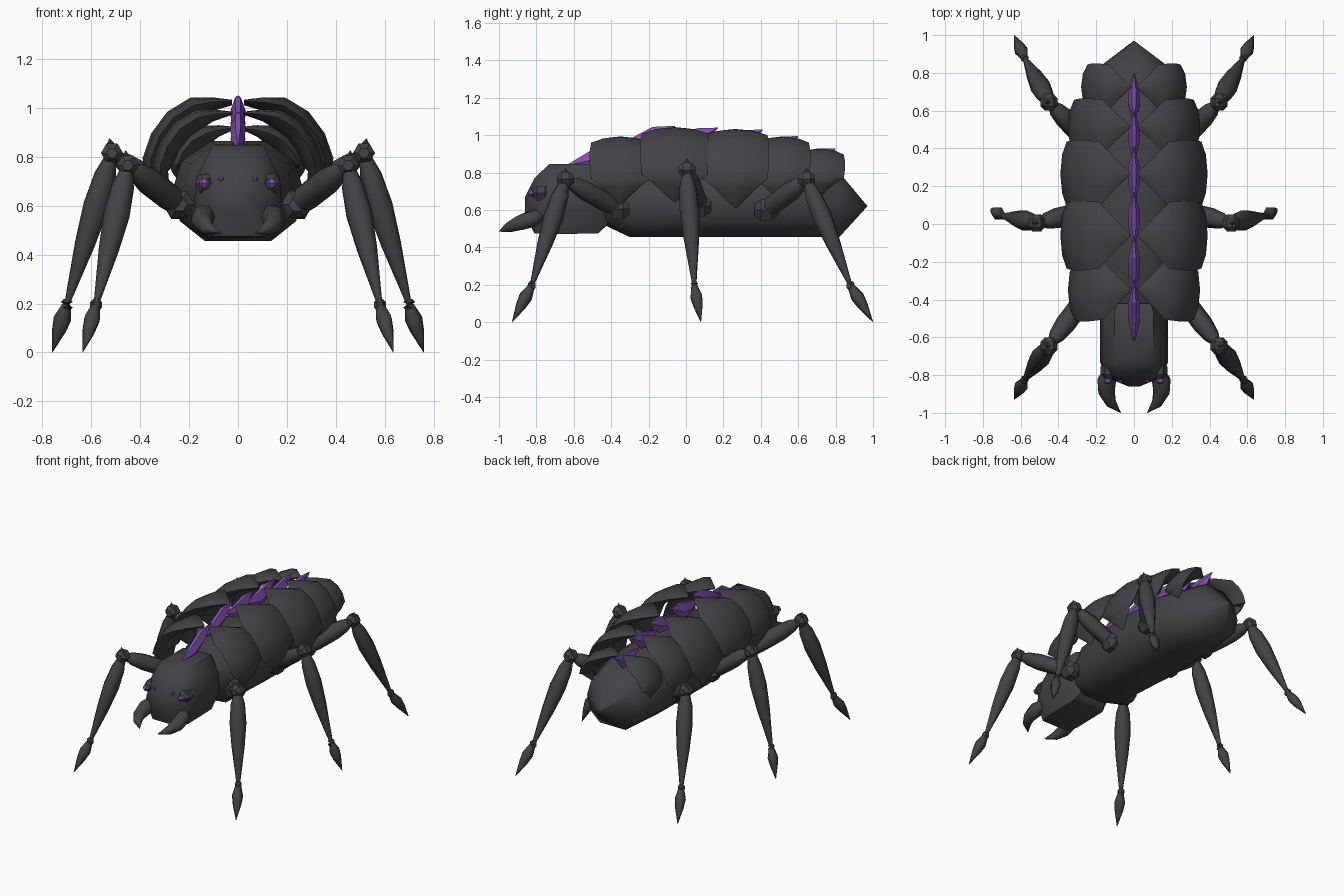
import bpy, bmesh, math
from mathutils import Vector

cube = bpy.data.objects.get("Cube")
if cube:
    bpy.data.objects.remove(cube, do_unlink=True)


def material(name, color):
    m = bpy.data.materials.new(name)
    m.use_nodes = True
    m.diffuse_color = (*color, 1)
    m.node_tree.nodes["Principled BSDF"].inputs["Base Color"].default_value = (*color, 1)
    return m


SHELL = material("dark grey shell", (0.056, 0.056, 0.063))
PURPLE = material("purple", (0.23, 0.08, 0.43))


def loft(name, rings, mat=SHELL, angle=35):
    """Skin a list of equal closed rings, cap both ends."""
    bm = bmesh.new()
    rows = [[bm.verts.new(p) for p in ring] for ring in rings]
    n = len(rows[0])
    for a, b in zip(rows, rows[1:]):
        for i in range(n):
            j = (i + 1) % n
            bm.faces.new((a[i], a[j], b[j], b[i]))
    bm.faces.new(rows[0])
    bm.faces.new(rows[-1])
    bmesh.ops.remove_doubles(bm, verts=bm.verts, dist=0.0005)
    bmesh.ops.recalc_face_normals(bm, faces=bm.faces)
    mesh = bpy.data.meshes.new(name)
    bm.to_mesh(mesh)
    bm.free()
    mesh.materials.append(mat)
    ob = bpy.data.objects.new(name, mesh)
    bpy.context.collection.objects.link(ob)
    bpy.ops.object.select_all(action='DESELECT')
    ob.select_set(True)
    bpy.context.view_layer.objects.active = ob
    bpy.ops.object.shade_smooth_by_angle(angle=math.radians(angle))


def tube(name, path, radii, sides=6, mat=SHELL, angle=62):
    """Round limb through the path points with one radius per point."""
    pts = [Vector(p) for p in path]
    rings = []
    for k, (p, r) in enumerate(zip(pts, radii)):
        d = pts[min(k + 1, len(pts) - 1)] - pts[max(k - 1, 0)]
        q = d.to_track_quat('Z', 'Y')
        rings.append([p + q @ Vector((r * math.cos(t), r * math.sin(t), 0))
                      for t in (math.tau * i / sides for i in range(sides))])
    loft(name, rings, mat, angle)


def spindle(name, a, b, profile, **kw):
    """Straight limb from a to b; profile holds (fraction, radius)."""
    a, b = Vector(a), Vector(b)
    tube(name, [a.lerp(b, f) for f, r in profile], [r for f, r in profile], **kw)


def ball(name, c, r, axis=(0, 0, 1), **kw):
    c, d = Vector(c), Vector(axis).normalized() * r
    spindle(name, c - d, c + d, [(0, r * .5), (.27, r), (.73, r), (1, r * .5)], angle=20, **kw)


def section(y, w, low, high, shape):
    """Symmetric cross-section; shape holds (width, height) fractions, bottom to top."""
    right = [Vector((w * u, y, low + (high - low) * v)) for u, v in shape]
    return right + [Vector((-p.x, p.y, p.z)) for p in reversed(right)]


# Abdomen with a pointed rear
BELLY = [(.5, 0), (.88, .2), (1, .5), (.85, .8), (.4, 1)]
loft("abdomen", [section(*s, BELLY) for s in [
    (-.46, .14, .53, .8), (-.3, .23, .455, .85), (.1, .27, .455, .865),
    (.5, .26, .455, .865), (.82, .2, .455, .8), (.97, .001, .62, .621)]], angle=50)

# Head
SKULL = [(.68, 0), (1, .36), (.94, .66), (.58, 1)]
loft("head", [section(*s, SKULL) for s in [
    (-.42, .15, .52, .83), (-.47, .18, .475, .845), (-.73, .18, .47, .847),
    (-.81, .15, .475, .77), (-.86, .03, .57, .67)]], angle=50)

# Arched back plates: y centre, half length, outer x, top z, bottom z
PLATES = [(-.35, .165, .35, .995, .63), (-.06, .185, .39, 1.045, .64),
          (.265, .18, .39, 1.035, .61), (.515, .15, .35, .995, .63),
          (.725, .125, .28, .93, .68)]
# Arch points: x fraction, z fraction, width fraction
ARCH = [(.06, .97, .05), (.28, .995, .52), (.5, .99, .95), (.74, .85, 1), (.91, .63, 1),
        (1, .38, .95), (.97, .24, .66), (.82, 0, .04)]
# Plate cross-section: position along the length, depth below the surface
LENS = [(-1, .035), (-.6, .01), (0, 0), (.6, .01), (1, .035), (.6, .075), (0, .085), (-.6, .075)]
for side, word in ((1, "left"), (-1, "right")):
    for num, (yc, half, xo, top, low) in enumerate(PLATES, 1):
        path = [Vector((xo * u, 0, low + (top - low) * v)) for u, v, w in ARCH]
        rings = []
        for k, p in enumerate(path):
            d = path[min(k + 1, 7)] - path[max(k - 1, 0)]
            inward = Vector((d.z, 0, -d.x)).normalized()
            width = ARCH[k][2]
            ring = []
            for v, h in LENS:
                q = p + inward * h * (.1 + .9 * width)
                ring.append(Vector((side * q.x, yc + half * width * v, q.z)))
            rings.append(ring)
        loft(f"{word}_back_plate_{num}", rings, angle=45)

# Purple spine: overlapping blades, each rising towards its rear point
SPINE = [(-.63, .845, -.3, .985), (-.4, .93, -.06, 1.05), (-.13, .99, .17, 1.04),
         (.1, .975, .41, 1.03), (.33, .95, .6, .995), (.53, .9, .8, .93)]
BLADE = [(.1, 0), (1, .5), (.35, 1)]
for num, (y0, z0, y1, z1) in enumerate(SPINE, 1):
    rings = []
    for f, w, rise, depth in ((0, .004, 0, .01), (.35, .028, .5, .1),
                              (.65, .031, .95, .11), (1, .002, 1, .005)):
        z = z0 + (z1 - z0) * rise
        rings.append(section(y0 + (y1 - y0) * f, w, z - depth, z, BLADE))
    loft(f"spine_blade_{num}", rings, PURPLE, angle=25)

# Legs: hip, knee, ankle, tip on the left side
LEGS = {
    "front": [(.24, -.365, .605), (.45, -.645, .765), (.58, -.825, .195), (.635, -.93, 0)],
    "middle": [(.25, .07, .62), (.515, .005, .815), (.7, .045, .195), (.76, .08, 0)],
    "rear": [(.24, .43, .6), (.45, .645, .765), (.58, .88, .195), (.635, 1, 0)],
}
for side, word in ((1, "left"), (-1, "right")):
    for leg, points in LEGS.items():
        hip, knee, ankle, tip = [Vector((side * x, y, z)) for x, y, z in points]
        base = f"{word}_{leg}"
        ball(base + "_hip", hip, .064, axis=(0, 1, 0))
        spindle(base + "_thigh", hip, knee,
                [(0, .045), (.2, .053), (.6, .054), (.82, .042), (.92, .026)])
        ball(base + "_knee", knee, .045, axis=(0, 1, 0))
        spindle(base + "_knee_spike", knee, knee + Vector((side * .01, 0, .06)),
                [(0, .04), (1, .001)], sides=4)
        spindle(base + "_shin", knee, ankle,
                [(.03, .026), (.15, .046), (.35, .054), (.6, .042), (.97, .013)], sides=8)
        ball(base + "_ankle", ankle, .024)
        spindle(base + "_foot", ankle, tip, [(0, .018), (.3, .036), (.55, .028), (1, .001)])

    # Curved mandible
    tube(word + "_mandible", [(side * x, y, z) for x, y, z in (
        (.12, -.77, .58), (.145, -.83, .55), (.145, -.89, .53), (.12, -.95, .505), (.07, -1, .485))],
        [.035, .05, .044, .028, .001])

    # Eyes with a dark socket for the large one
    ball(word + "_eye_socket", (side * .132, -.775, .69), .045, axis=(0, 1, 0))
    ball(word + "_large_eye", (side * .138, -.828, .692), .02, axis=(1, 0, 0), mat=PURPLE)
    ball(word + "_small_eye", (side * .07, -.83, .71), .011, axis=(1, 0, 0), mat=PURPLE)
